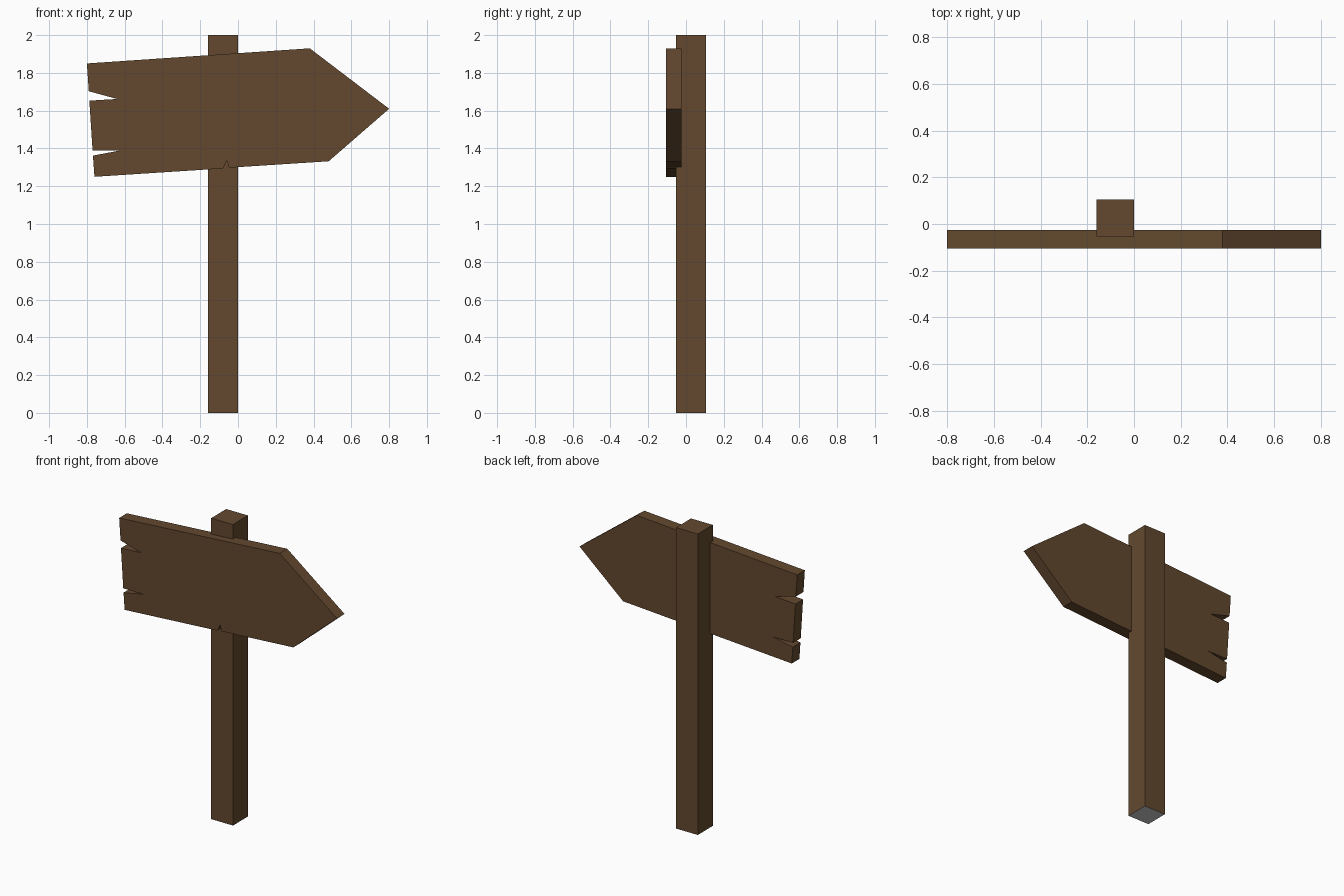
import bpy
import bmesh

default = bpy.data.objects.get("Cube")
if default:
    bpy.data.objects.remove(default, do_unlink=True)


def material(name, rgb):
    mat = bpy.data.materials.new(name)
    mat.use_nodes = True
    colour = (*rgb, 1)
    mat.diffuse_color = colour
    mat.node_tree.nodes["Principled BSDF"].inputs["Base Color"].default_value = colour
    return mat


def prism(name, profile, offset, materials):
    """Extrude a closed profile of 3D points along an offset."""
    bm = bmesh.new()
    face = bm.faces.new([bm.verts.new(p) for p in profile])
    result = bmesh.ops.extrude_face_region(bm, geom=[face], use_keep_orig=True)
    moved = [v for v in result["geom"] if isinstance(v, bmesh.types.BMVert)]
    bmesh.ops.translate(bm, verts=moved, vec=offset)
    bmesh.ops.recalc_face_normals(bm, faces=bm.faces)
    mesh = bpy.data.meshes.new(name)
    bm.to_mesh(mesh)
    bm.free()
    for mat in materials:
        mesh.materials.append(mat)
    obj = bpy.data.objects.new(name, mesh)
    bpy.context.collection.objects.link(obj)
    return obj


wood = material("brown wood", (0.125, 0.066, 0.028))
grey = material("pale grey", (0.6, 0.6, 0.6))

# Square post with a grey underside
x0, x1, y0, y1 = -0.16, 0.0, -0.053, 0.105
post = prism("post", [(x0, y0, 0), (x1, y0, 0), (x1, y1, 0), (x0, y1, 0)],
             (0, 0, 2), [wood, grey])
for poly in post.data.polygons:
    poly.material_index = 1 if poly.normal.z < -0.9 else 0

# Tilted arrow board with a split left end and a nick in its lower edge
top_and_tip = [(-0.80, 1.85), (0.38, 1.93), (0.80, 1.61), (0.48, 1.332)]
nick = [(-0.048, 1.298), (-0.058, 1.337), (-0.08, 1.294)]
lower_split = [(-0.76, 1.25), (-0.768, 1.362), (-0.62, 1.39), (-0.77, 1.39)]
upper_split = [(-0.787, 1.653), (-0.64, 1.662), (-0.79, 1.703)]
outline = top_and_tip + nick + lower_split + upper_split
prism("arrow_board", [(x, -0.105, z) for x, z in outline], (0, 0.08, 0), [wood])
